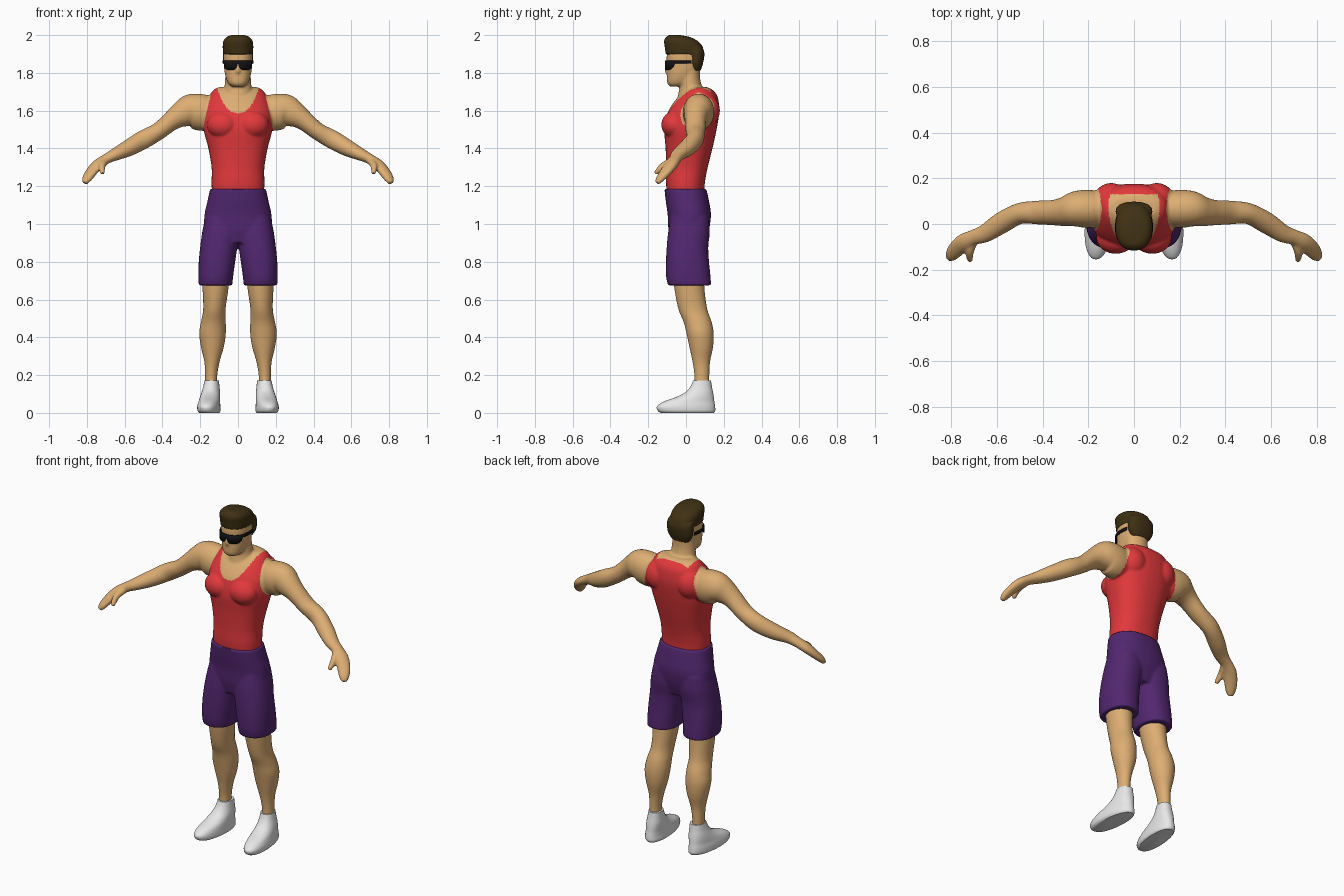
import bpy, bmesh, math
from mathutils import Vector, Matrix

if "Cube" in bpy.data.objects:
    bpy.data.objects.remove(bpy.data.objects["Cube"])


def material(name, rgb):
    m = bpy.data.materials.new(name)
    m.diffuse_color = (*rgb, 1)
    m.use_nodes = True
    m.node_tree.nodes["Principled BSDF"].inputs["Base Color"].default_value = m.diffuse_color
    return m


SKIN = material("tan_skin", (0.72, 0.42, 0.17))
RED = material("red_cloth", (0.76, 0.04, 0.045))
PURPLE = material("purple_cloth", (0.085, 0.02, 0.16))
WHITE = material("white_shoe", (0.8, 0.8, 0.8))
HAIR = material("dark_brown_hair", (0.05, 0.03, 0.007))
BLACK = material("black_lens", (0.006, 0.006, 0.007))


def smooth_rows(rows, sub=5):
    """Catmull-Rom interpolation through rows of numbers."""
    out = []
    for i in range(len(rows) - 1):
        a, b, c, d = rows[max(i - 1, 0)], rows[i], rows[i + 1], rows[min(i + 2, len(rows) - 1)]
        for k in range(sub):
            t = k / sub
            out.append([0.5 * (2 * q + (r - p) * t + (2 * p - 5 * q + 4 * r - s) * t * t
                               + (3 * q - p - 3 * r + s) * t ** 3)
                        for p, q, r, s in zip(a, b, c, d)])
    return out + [list(rows[-1])]


def oval(a, power):
    c, s = math.cos(a), math.sin(a)
    e = 2 / power
    return math.copysign(abs(c) ** e, c), math.copysign(abs(s) ** e, s)


def skin_rings(bm, rings):
    loops = [[bm.verts.new(p) for p in ring] for ring in rings]
    n = len(loops[0])
    faces = [bm.faces.new((a[i], a[(i + 1) % n], b[(i + 1) % n], b[i]))
             for a, b in zip(loops, loops[1:]) for i in range(n)]
    faces += [bm.faces.new(loops[0]), bm.faces.new(loops[-1])]
    bmesh.ops.recalc_face_normals(bm, faces=faces)


def stack(bm, rows, side=1, power=2.3, n=40, shear=0):
    """Horizontal sections: z, x0, x1, y0, y1."""
    rings = []
    for z, x0, x1, y0, y1 in smooth_rows(rows):
        ring = []
        for i in range(n):
            c, s = oval(2 * math.pi * i / n, power)
            y = (y0 + y1) / 2 + s * (y1 - y0) / 2
            ring.append((side * ((x0 + x1) / 2 + c * (x1 - x0) / 2 + shear * y), y, z))
        rings.append(ring)
    skin_rings(bm, rings)


def limb(bm, rows, side=1, n=28):
    """Sections along a path: x, y, z, sideways radius, upright radius."""
    rows = smooth_rows(rows)
    pts = [Vector(r[:3]) for r in rows]
    rings = []
    for i, r in enumerate(rows):
        t = (pts[min(i + 1, len(pts) - 1)] - pts[max(i - 1, 0)]).normalized()
        u = t.cross(Vector((0, 0, 1))).normalized()
        v = u.cross(t)
        ring = [pts[i] + u * r[3] * math.cos(2 * math.pi * k / n)
                + v * r[4] * math.sin(2 * math.pi * k / n) for k in range(n)]
        rings.append([(side * p.x, p.y, p.z) for p in ring])
    skin_rings(bm, rings)


def ball(bm, centre, radii):
    bmesh.ops.create_uvsphere(bm, u_segments=24, v_segments=16, radius=1,
                              matrix=Matrix.Translation(centre) @ Matrix.Diagonal((*radii, 1)))


def finish(name, bm, mats, fuse=0, iterations=6):
    """Make the object; optionally fuse overlapping volumes into one skin."""
    mesh = bpy.data.meshes.new(name)
    bm.to_mesh(mesh)
    bm.free()
    ob = bpy.data.objects.new(name, mesh)
    bpy.context.collection.objects.link(ob)
    if fuse:
        rm = ob.modifiers.new("fuse", 'REMESH')
        rm.mode, rm.voxel_size = 'VOXEL', fuse
        sm = ob.modifiers.new("relax", 'SMOOTH')
        sm.factor, sm.iterations = 0.5, iterations
        dg = bpy.context.evaluated_depsgraph_get()
        baked = bpy.data.meshes.new_from_object(ob.evaluated_get(dg))
        ob.modifiers.clear()
        ob.data = baked
    ob.data.materials.clear()
    for m in mats:
        ob.data.materials.append(m)
    bpy.ops.object.select_all(action='DESELECT')
    bpy.context.view_layer.objects.active = ob
    ob.select_set(True)
    bpy.ops.object.shade_smooth_by_angle(angle=math.radians(50))
    return ob


def sym(z, w, y0, y1):
    return (z, -w, w, y0, y1)


# Upper body: trunk, neck, head, chest, arms and hands in one skin
bm = bmesh.new()
stack(bm, [sym(1.15, .138, -.1, .095), sym(1.22, .14, -.106, .1), sym(1.3, .14, -.105, .115),
           sym(1.4, .157, -.108, .14), sym(1.5, .182, -.115, .162), sym(1.58, .185, -.1, .175),
           sym(1.63, .172, -.075, .175), sym(1.68, .15, -.035, .165), sym(1.71, .13, .0, .14),
           sym(1.725, .1, .03, .11)])
stack(bm, [sym(1.6, .09, -.06, .13), sym(1.67, .085, -.045, .115), sym(1.72, .073, -.035, .088),
           sym(1.77, .068, -.035, .075), sym(1.83, .065, -.03, .075)], power=2)
stack(bm, [sym(1.728, .032, -.085, -.02), sym(1.745, .052, -.099, .02), sym(1.78, .066, -.101, .05),
           sym(1.83, .074, -.101, .078), sym(1.9, .076, -.101, .085), sym(1.95, .06, -.08, .07)])
ball(bm, (0, -.098, 1.815), (.013, .016, .022))
for s in (-1, 1):
    ball(bm, (s * .08, -.062, 1.525), (.085, .069, .072))
    ball(bm, (s * .1, .1, 1.6), (.08, .08, .09))
    limb(bm, [(.1, .065, 1.585, .07, .08), (.19, .066, 1.59, .083, .097), (.25, .066, 1.60, .079, .088),
              (.3, .055, 1.58, .066, .07), (.35, .05, 1.548, .056, .053), (.42, .05, 1.492, .052, .046),
              (.5, .046, 1.447, .046, .05), (.58, .005, 1.402, .047, .044),
              (.65, -.04, 1.368, .04, .033), (.7, -.058, 1.343, .034, .027),
              (.745, -.08, 1.312, .038, .027), (.78, -.112, 1.27, .036, .023),
              (.8, -.138, 1.238, .028, .019), (.81, -.152, 1.217, .015, .012)], s)
    limb(bm, [(.7, -.07, 1.335, .02, .02), (.718, -.115, 1.312, .019, .019),
              (.72, -.142, 1.288, .016, .016), (.717, -.162, 1.266, .011, .011)], s, 16)
upper = finish("upper_body", bm, [SKIN, RED], 0.006, 7)

# Tank top: below the neck scoop and inside the arm holes
for p in upper.data.polygons:
    x, y, z = abs(p.center.x), p.center.y, p.center.z
    in_straps = z < 1.75 and x < .138 + .23 * (1.71 - z)
    in_scoop = y < .13 and z > 1.588 + .115 * (x / .105) ** 2.5
    p.material_index = int(in_straps and not in_scoop)

# Shorts: hips and two wide legs
bm = bmesh.new()
stack(bm, [sym(.9, .12, -.08, .1), sym(.97, .175, -.093, .122), sym(1.05, .177, -.097, .132),
           sym(1.12, .162, -.107, .122), sym(1.185, .148, -.114, .108)])
for s in (-1, 1):
    stack(bm, [(.675, .03, .208, -.095, .133), (.72, .026, .21, -.105, .13), (.8, .015, .208, -.106, .122),
               (.88, .003, .2, -.102, .118), (.96, -.01, .189, -.094, .126),
               (1.04, 0, .172, -.08, .12)], s)
finish("shorts", bm, [PURPLE], 0.007, 4)

# Legs and shoes
for s, label in ((-1, "left"), (1, "right")):
    bm = bmesh.new()
    stack(bm, [(.74, .045, .19, -.07, .095), (.65, .052, .187, -.06, .098), (.55, .066, .184, -.04, .112),
               (.48, .065, .196, -.012, .136), (.42, .065, .205, .003, .146), (.35, .075, .196, .018, .143),
               (.27, .098, .178, .035, .127), (.2, .11, .174, .045, .123), (.14, .11, .174, .045, .123)],
          s, 2)
    finish(label + "_leg", bm, [SKIN])
    bm = bmesh.new()
    stack(bm, [(0, .1, .205, -.135, .148), (.012, .094, .213, -.15, .155), (.035, .095, .214, -.153, .154),
               (.06, .097, .209, -.118, .15), (.085, .099, .204, -.05, .147), (.11, .101, .198, -.002, .143),
               (.14, .105, .19, .024, .137), (.172, .108, .184, .038, .132)], s, 2.2, shear=-.08)
    finish(label + "_shoe", bm, [WHITE])

# Hair: swept cap plus the lower back
bm = bmesh.new()
stack(bm, [sym(1.898, .079, -.107, .095), sym(1.94, .081, -.113, .088), sym(1.97, .077, -.116, .06),
           sym(1.99, .06, -.106, .02), sym(2.0, .035, -.09, -.03)])
stack(bm, [sym(1.812, .055, .025, .078), sym(1.85, .077, .018, .09), sym(1.9, .08, .012, .098),
           sym(1.93, .076, .01, .09)])
finish("hair", bm, [HAIR], 0.005, 4)

# Sunglasses: a thin curved strip, deeper at the two lenses
bm = bmesh.new()
rows = []
for i in range(81):
    a = math.radians(-90 + (i - 40) / 40 * 112)
    c, s = oval(a, 2.3)
    x, y = .08 * c, -.012 + .097 * s
    lens = max(0, 1 - ((abs(x) - .038) / .034) ** 4) if y < -.04 else 0
    low = 1.85 - .034 * lens ** .5
    rows.append([bm.verts.new((x, y, z)) for z in (low, (low + 1.866) / 2, 1.866)])
for a, b in zip(rows, rows[1:]):
    for k in range(2):
        bm.faces.new((a[k], b[k], b[k + 1], a[k + 1]))
glasses = finish("sunglasses", bm, [BLACK])
sol = glasses.modifiers.new("thickness", 'SOLIDIFY')
sol.thickness, sol.offset = 0.006, 0
